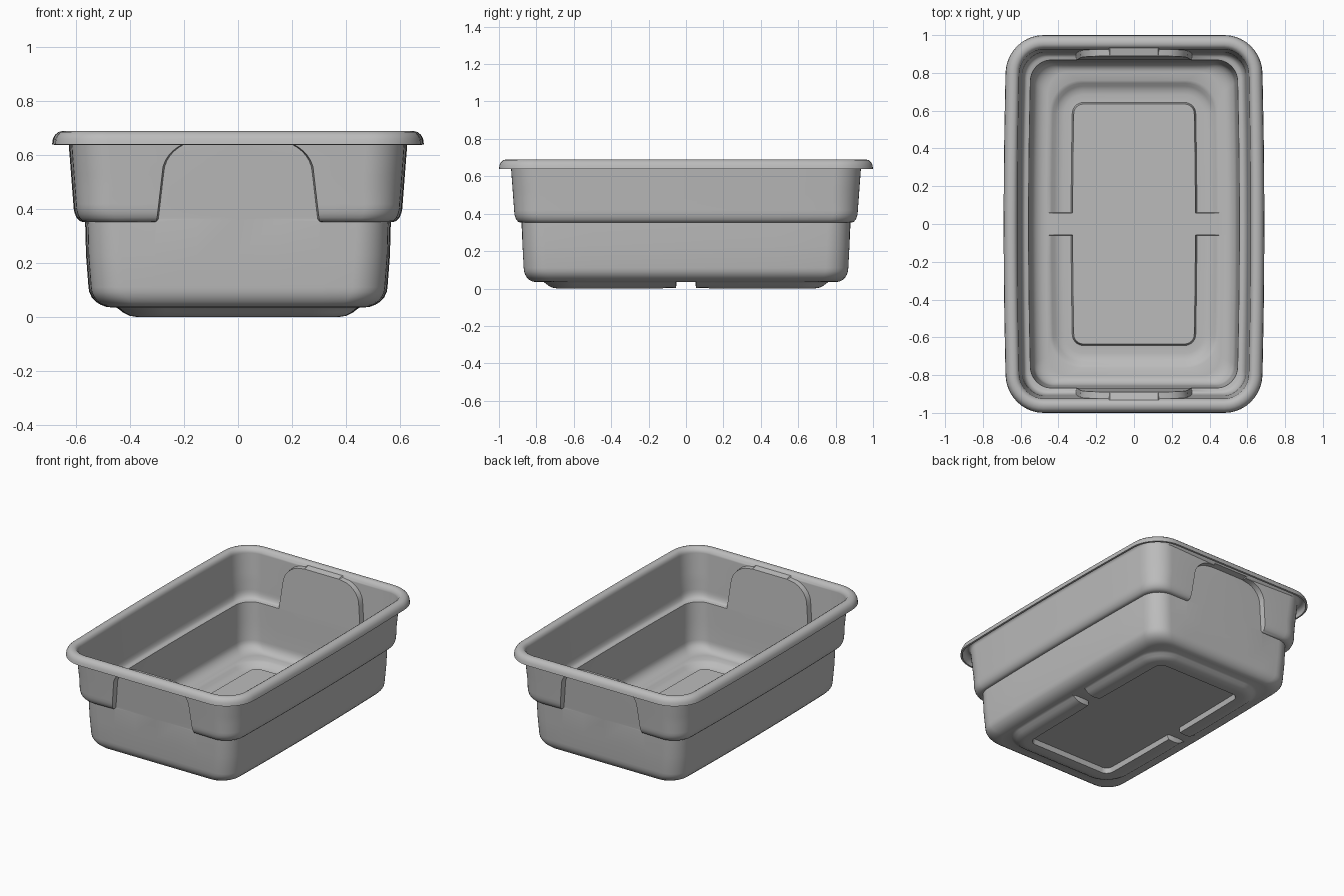
import bpy
import bmesh
from math import sin, cos, pi, sqrt

default_cube = bpy.data.objects.get("Cube")
if default_cube:
    bpy.data.objects.remove(default_cube, do_unlink=True)

WALL = 0.012
FLOOR = 0.047
SHELF = 0.36          # height of the step in the walls
ARCH_TOP = 0.665      # height where the end panels meet the rim
ARC_STEPS = 10


def plastic(name, value):
    mat = bpy.data.materials.new(name)
    mat.use_nodes = True
    colour = (value, value, value, 1)
    mat.diffuse_color = colour
    mat.node_tree.nodes["Principled BSDF"].inputs["Base Color"].default_value = colour
    return mat


def arch_half_width(z):
    """Half width of the flat end panel at a given height."""
    if z < SHELF - 0.01:
        return 0.31 if z > 0.05 else 0.12
    straight = 0.31 - 0.02 * min(1, (z - SHELF) / 0.17)
    t = max(0, min(1, (z - 0.53) / (ARCH_TOP - 0.53)))
    return straight - 0.16 * (1 - sqrt(1 - t * t))


def ring_points(a, b, z, radius, recessed=False, groove=False):
    """Rounded rectangle ring with bowed sides, mirrored from one quadrant."""
    quarter = [(a, y, FLOOR if groove and y < 0.06 else z)
               for y in (0, 0.057, 0.061, 0.2, 0.35, 0.5)]
    for i in range(ARC_STEPS + 1):
        t = pi / 2 * i / ARC_STEPS
        quarter.append((a - radius + radius * cos(t), b - radius + radius * sin(t), z))
    w = arch_half_width(z)
    panel_y = 0.868 + (z - SHELF) * 0.07 if recessed else b
    quarter += [(w + 0.006, b, z), (w, panel_y, z), (w / 2, panel_y, z), (0, panel_y, z)]
    q = [(x * (1 - 0.022 * (y / b) ** 2), y, h) for x, y, h in quarter]
    return (q + [(-x, y, h) for x, y, h in q[-2::-1]]
            + [(-x, -y, h) for x, y, h in q[1:]]
            + [(x, -y, h) for x, y, h in q[-2:0:-1]])


def build_tub():
    rings = []

    # Floor with the pressed foot groove
    rings.append(ring_points(0.325, 0.635, FLOOR, 0.05))
    for a, z in ((0.333, 0.014), (0.375, 0.012), (0.4, 0.016), (0.42, 0.026), (0.436, 0.039)):
        rings.append(ring_points(a, a + 0.31, z, a - 0.275, groove=True))
    rings.append(ring_points(0.45, 0.76, FLOOR, 0.16))

    # Rounded bottom edge and lower wall
    for i in range(7):
        t = pi / 2 * i / 6
        rings.append(ring_points(0.465 + 0.078 * sin(t), 0.805 + 0.051 * sin(t),
                                 FLOOR + 0.065 * (1 - cos(t)), 0.11))
    rings.append(ring_points(0.552, 0.862, 0.23, 0.11))
    rings.append(ring_points(0.558, 0.868, SHELF, 0.11))

    # Shelf, curving up into the upper wall, with the end panels left flat
    for i in range(6):
        t = pi / 2 * i / 5
        rings.append(ring_points(0.574 + 0.025 * sin(t), 0.883 + 0.024 * sin(t),
                                 SHELF + 0.004 + 0.056 * (1 - cos(t)), 0.12, recessed=True))
    heights = (0.48, 0.53, 0.56, 0.585, 0.605, 0.622, 0.636, 0.647, 0.656, ARCH_TOP)
    for z in heights:
        t = (z - 0.42) / (ARCH_TOP - 0.42)
        rings.append(ring_points(0.599 + 0.019 * t, 0.907 + 0.018 * t, z, 0.13, recessed=True))

    # Rolled rim
    rings.append(ring_points(0.621, 0.931, 0.673, 0.135))
    for a, z in ((0.627, 0.683), (0.638, 0.689), (0.652, 0.69), (0.667, 0.686),
                 (0.679, 0.676), (0.687, 0.661), (0.69, 0.64)):
        rings.append(ring_points(a, a + 0.31, z, 0.2 - (0.69 - a)))

    # Skin the rings
    bm = bmesh.new()
    loops = [[bm.verts.new(p) for p in ring] for ring in rings]
    bm.faces.new(loops[0])
    count = len(loops[0])
    for inner, outer in zip(loops, loops[1:]):
        for j in range(count):
            k = (j + 1) % count
            bm.faces.new((inner[j], outer[j], outer[k], inner[k]))
    mesh = bpy.data.meshes.new("storage_tub")
    bm.to_mesh(mesh)
    bm.free()
    tub = bpy.data.objects.new("storage_tub", mesh)
    bpy.context.collection.objects.link(tub)
    return tub


tub = build_tub()
tub.data.materials.append(plastic("grey_plastic", 0.5))

# Wall thickness grows outward from the inner surface
shell = tub.modifiers.new("wall_thickness", 'SOLIDIFY')
shell.thickness = WALL
shell.offset = -1

bpy.ops.object.select_all(action='DESELECT')
tub.select_set(True)
bpy.context.view_layer.objects.active = tub
bpy.ops.object.modifier_apply(modifier=shell.name)
bpy.ops.object.shade_smooth_by_angle(angle=pi / 5)
